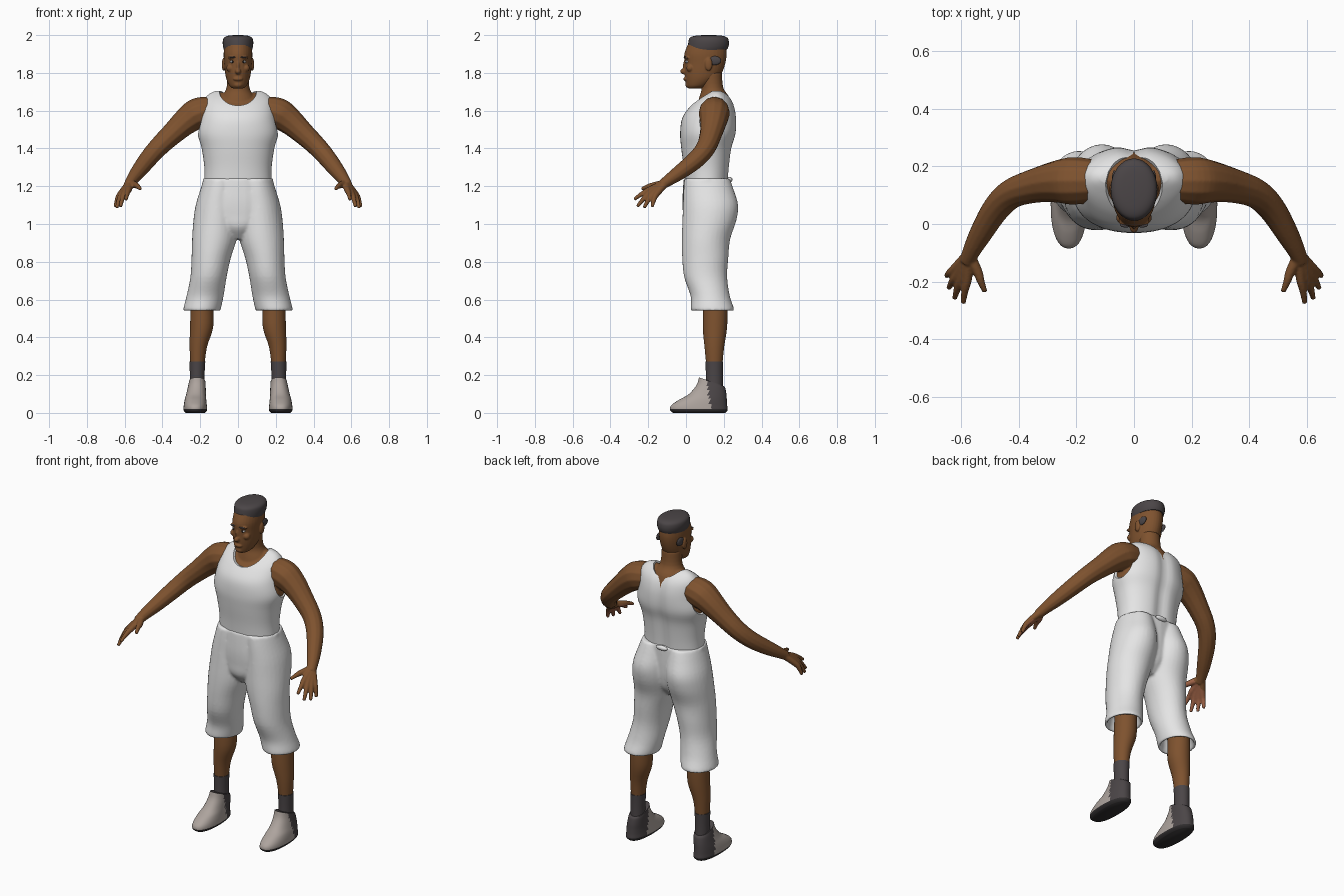
import bpy, bmesh, math
from mathutils import Vector, Matrix

cube = bpy.data.objects.get("Cube")
if cube:
    bpy.data.objects.remove(cube, do_unlink=True)


def material(name, *rgb):
    m = bpy.data.materials.new(name)
    m.use_nodes = True
    m.diffuse_color = (*rgb, 1)
    bsdf = m.node_tree.nodes["Principled BSDF"]
    bsdf.inputs["Base Color"].default_value = (*rgb, 1)
    bsdf.inputs["Roughness"].default_value = 0.8
    return m


SKIN = material("brown skin", .21, .085, .028)
PALM = material("light palm", .36, .13, .065)
WHITE = material("white cloth", .78, .78, .78)
DARK = material("charcoal", .07, .06, .063)
SHOE = material("warm grey leather", .42, .37, .34)
SOLE = material("black rubber", .03, .027, .028)


def add(name, me, mat):
    ob = bpy.data.objects.new(name, me)
    bpy.context.collection.objects.link(ob)
    me.materials.clear()
    me.materials.append(mat)
    return ob


def smooth(ob, angle=50):
    bpy.ops.object.select_all(action='DESELECT')
    ob.select_set(True)
    bpy.context.view_layer.objects.active = ob
    bpy.ops.object.shade_smooth_by_angle(angle=math.radians(angle))
    return ob


def bake(ob, mat):
    """Replace an object by its evaluated mesh."""
    name = ob.name
    dg = bpy.context.evaluated_depsgraph_get()
    me = bpy.data.meshes.new_from_object(ob.evaluated_get(dg))
    bpy.data.objects.remove(ob, do_unlink=True)
    return add(name, me, mat)


def loft(name, rings, mat, s=1, steps=4, n=32, power=2.0):
    """Skin smooth rings (x, y, z, half width, half depth, tilt)."""
    keys = [Vector(tuple(r) + (0,) * (6 - len(r))) for r in rings]
    rows, last = [], len(keys) - 1
    for i in range(last):
        a, b, c, d = keys[max(i - 1, 0)], keys[i], keys[i + 1], keys[min(i + 2, last)]
        for k in range(steps):
            t = k / steps
            rows.append(b + (c - a) * .5 * t + (a - b * 2.5 + c * 2 - d * .5) * t ** 2
                        + ((b - c) * 1.5 + (d - a) * .5) * t ** 3)
    rows.append(keys[-1])
    bm, loops, e = bmesh.new(), [], 2 / power
    for x, y, z, rx, ry, tilt in rows:
        loop = []
        for k in range(n):
            u = math.tau * k / n
            cx, sy = math.cos(u), math.sin(u)
            dx = math.copysign(abs(cx) ** e, cx) * rx
            dy = math.copysign(abs(sy) ** e, sy) * ry
            loop.append(bm.verts.new((s * (x + dx), y + dy, z + tilt * dy)))
        loops.append(loop)
    for lo, hi in zip(loops, loops[1:]):
        for k in range(n):
            j = (k + 1) % n
            bm.faces.new((lo[k], lo[j], hi[j], hi[k]))
    bm.faces.new(loops[0])
    bm.faces.new(loops[-1])
    bmesh.ops.recalc_face_normals(bm, faces=bm.faces)
    me = bpy.data.meshes.new(name)
    bm.to_mesh(me)
    bm.free()
    return smooth(add(name, me, mat))


def ball(name, loc, radii, mat):
    bm = bmesh.new()
    mtx = Matrix.Translation(loc) @ Matrix.Diagonal((*radii, 1))
    bmesh.ops.create_uvsphere(bm, u_segments=24, v_segments=16, radius=1, matrix=mtx)
    me = bpy.data.meshes.new(name)
    bm.to_mesh(me)
    bm.free()
    return smooth(add(name, me, mat), 80)


def tube(name, pts, mat, s=1):
    """Round limb through points (x, y, z, radius)."""
    cu = bpy.data.curves.new(name, 'CURVE')
    cu.dimensions, cu.bevel_depth, cu.bevel_resolution = '3D', 1, 4
    cu.use_fill_caps, cu.resolution_u = True, 6
    sp = cu.splines.new('NURBS')
    sp.points.add(len(pts) - 1)
    for p, (x, y, z, r) in zip(sp.points, pts):
        p.co, p.radius = (s * x, y, z, 1), r
    sp.order_u, sp.use_endpoint_u = 3, True
    return bake(add(name, cu, mat), mat)


def blend(name, parts, voxel, mat, rounds):
    """Fuse overlapping parts into one soft surface."""
    bm = bmesh.new()
    for p in parts:
        bm.from_mesh(p.data)
        bpy.data.objects.remove(p, do_unlink=True)
    me = bpy.data.meshes.new(name)
    bm.to_mesh(me)
    bm.free()
    ob = add(name, me, mat)
    mod = ob.modifiers.new("fuse", 'REMESH')
    mod.mode, mod.voxel_size = 'VOXEL', voxel
    sm = ob.modifiers.new("soften", 'SMOOTH')
    sm.factor, sm.iterations = .5, rounds
    return smooth(bake(ob, mat), 80)


def torso(name, mat, inset):
    rings = [(.11, 1.215, .178, .115), (.11, 1.3, .178, .122), (.11, 1.4, .192, .135),
             (.118, 1.48, .213, .149), (.125, 1.56, .2, .145), (.14, 1.62, .19, .12),
             (.152, 1.66, .178, .09), (.16, 1.69, .15, .055), (.16, 1.705, .115, .03)]
    ob = loft(name, [(0, y, z - inset, rx - inset, ry - inset) for y, z, rx, ry in rings],
              mat, n=64, power=2.2)
    for v in ob.data.vertices:  # spine groove
        if v.co.y > .18:
            v.co.y -= .016 * math.exp(-(v.co.x / .035) ** 2)
    return ob


# Tank top with neck and arm openings
shirt = torso("tank_top", WHITE, 0)
cutters = [ball("neck_cutter", (0, .1, 1.73), (.105, .17, .115), WHITE)]
cutters += [ball("arm_cutter", (s * .265, .145, 1.57), (.11, .1, .13), WHITE) for s in (1, -1)]
for c in cutters:
    c.hide_render = True
    mod = shirt.modifiers.new("opening", 'BOOLEAN')
    mod.operation, mod.solver, mod.object = 'DIFFERENCE', 'EXACT', c
shirt = smooth(bake(shirt, WHITE), 40)
for c in cutters:
    bpy.data.objects.remove(c, do_unlink=True)

# Chest, neck, arms and hands
arm = [(.12, .15, 1.6, .07), (.2, .15, 1.597, .088), (.27, .148, 1.55, .073),
       (.34, .135, 1.485, .06), (.425, .11, 1.405, .052), (.48, .055, 1.34, .048),
       (.53, -.03, 1.275, .041), (.565, -.095, 1.23, .031), (.58, -.13, 1.205, .026)]
wrist = (.573, -.105, 1.218, .02)
fingers = [((.575, -.185, 1.185), (.592, -.275, 1.13)), ((.596, -.187, 1.172), (.622, -.258, 1.092)),
           ((.612, -.177, 1.163), (.642, -.222, 1.085)), ((.624, -.16, 1.158), (.65, -.18, 1.09)),
           ((.54, -.165, 1.205), (.516, -.235, 1.185))]
parts = [torso("chest", SKIN, .01),
         loft("neck", [(0, .15, 1.6, .13, .1), (0, .15, 1.67, .09, .08),
                       (0, .14, 1.72, .061, .058), (0, .13, 1.8, .058, .06)], SKIN)]
for s in (1, -1):
    parts.append(tube("arm", arm, SKIN, s))
    for knuckle, tip in fingers:
        middle = Vector(knuckle).lerp(Vector(tip), .5) + Vector((.004, 0, .006))
        parts.append(tube("finger", [wrist, (*knuckle, .018), (*middle, .013), (*tip, .009)], SKIN, s))
body = blend("upper_body", parts, .005, SKIN, 3)
body.data.materials.append(PALM)
for f in body.data.polygons:
    side = math.copysign(1, f.center.x)
    if f.center.y < -.13 and f.normal.dot(Vector((-.55 * side, .3, -.78))) > .5:
        f.material_index = 1

# Head with nose, brow, lips and ears
parts = [loft("skull", [(0, .045, 1.718, .028, .035), (0, .06, 1.732, .046, .058),
                        (0, .08, 1.765, .061, .084), (0, .091, 1.8, .068, .099),
                        (0, .1, 1.85, .073, .108), (0, .103, 1.9, .076, .112),
                        (0, .11, 1.95, .072, .1)], SKIN),
         ball("nose", (0, -.008, 1.808), (.016, .023, .016), SKIN),
         ball("bridge", (0, 0, 1.835), (.01, .017, .035), SKIN),
         ball("lips", (0, .0, 1.768), (.026, .014, .011), SKIN),
         ball("chin", (0, .018, 1.737), (.026, .022, .018), SKIN)]
for s in (1, -1):
    parts.append(ball("brow", (s * .028, .008, 1.88), (.026, .017, .009), SKIN))
    parts.append(ball("ear", (s * .076, .12, 1.845), (.01, .02, .034), SKIN))
    parts.append(ball("cheek", (s * .042, .022, 1.825), (.02, .02, .02), SKIN))
blend("head", parts, .004, SKIN, 3)

# Flat-topped hair, side patches, brows and eyes
loft("hair", [(0, .115, 1.92, .074, .104, .05), (0, .118, 1.938, .079, .108, .05),
              (0, .12, 1.965, .081, .107), (0, .12, 1.985, .075, .1), (0, .12, 1.996, .055, .075),
              (0, .12, 2.0, .02, .03)], DARK)
for s in (1, -1):
    ball("side_hair", (s * .068, .15, 1.865), (.009, .036, .024), DARK)
    ball("eyebrow", (s * .029, -.004, 1.883), (.019, .008, .004), DARK)
    ball("eye", (s * .029, .008, 1.859), (.014, .011, .007), WHITE)
    ball("iris", (s * .029, .001, 1.859), (.006, .006, .006), SOLE)

# Baggy knee-length shorts with hollow hems
leg = [(.185, .135, .62, .07, .08), (.19, .14, .56, .08, .095), (.19, .14, .538, .092, .108),
       (.19, .14, .552, .099, .114), (.174, .128, .62, .098, .104), (.156, .104, .72, .096, .114),
       (.142, .102, .82, .104, .122), (.125, .106, .92, .118, .128), (.115, .124, 1.02, .121, .143),
       (.11, .13, 1.1, .114, .146), (.1, .12, 1.18, .1, .133), (.093, .112, 1.24, .088, .12)]
hips = [(0, .1, .92, .05, .06), (0, .1, .98, .13, .108), (0, .105, 1.05, .2, .121),
        (0, .106, 1.12, .206, .125), (0, .108, 1.19, .193, .124), (0, .11, 1.242, .185, .122)]
parts = [loft("leg", leg, WHITE, s) for s in (1, -1)] + [loft("hips", hips, WHITE)]
blend("shorts", parts, .008, WHITE, 4)
ball("waist_knot", (0, .232, 1.235), (.038, .014, .014), WHITE)

# Lower legs, socks and shoes
shin = [(.215, .15, .25, .037, .042), (.21, .15, .35, .046, .052),
        (.193, .153, .45, .061, .064), (.19, .155, .56, .06, .065), (.185, .15, .66, .06, .065)]
sock = [(.216, .15, .11, .039, .046), (.216, .15, .2, .039, .045), (.215, .15, .272, .042, .047)]
shoe = [(.226, .07, 0, .05, .138), (.226, .068, .014, .062, .152), (.226, .07, .04, .061, .148),
        (.225, .09, .07, .057, .126), (.222, .115, .1, .052, .099),
        (.218, .132, .14, .047, .076, -.1), (.216, .135, .165, .043, .066, -.35)]
for s, side in ((1, "left"), (-1, "right")):
    loft(side + "_shin", shin, SKIN, s)
    loft(side + "_sock", sock, DARK, s)
    ob = loft(side + "_shoe", shoe, SHOE, s, n=48, power=2.3)
    ob.data.materials.append(DARK)
    ob.data.materials.append(SOLE)
    for f in ob.data.polygons:
        if f.center.z < .02:
            f.material_index = 2
        elif f.center.y > .135 - .15 * f.center.z:
            f.material_index = 1
